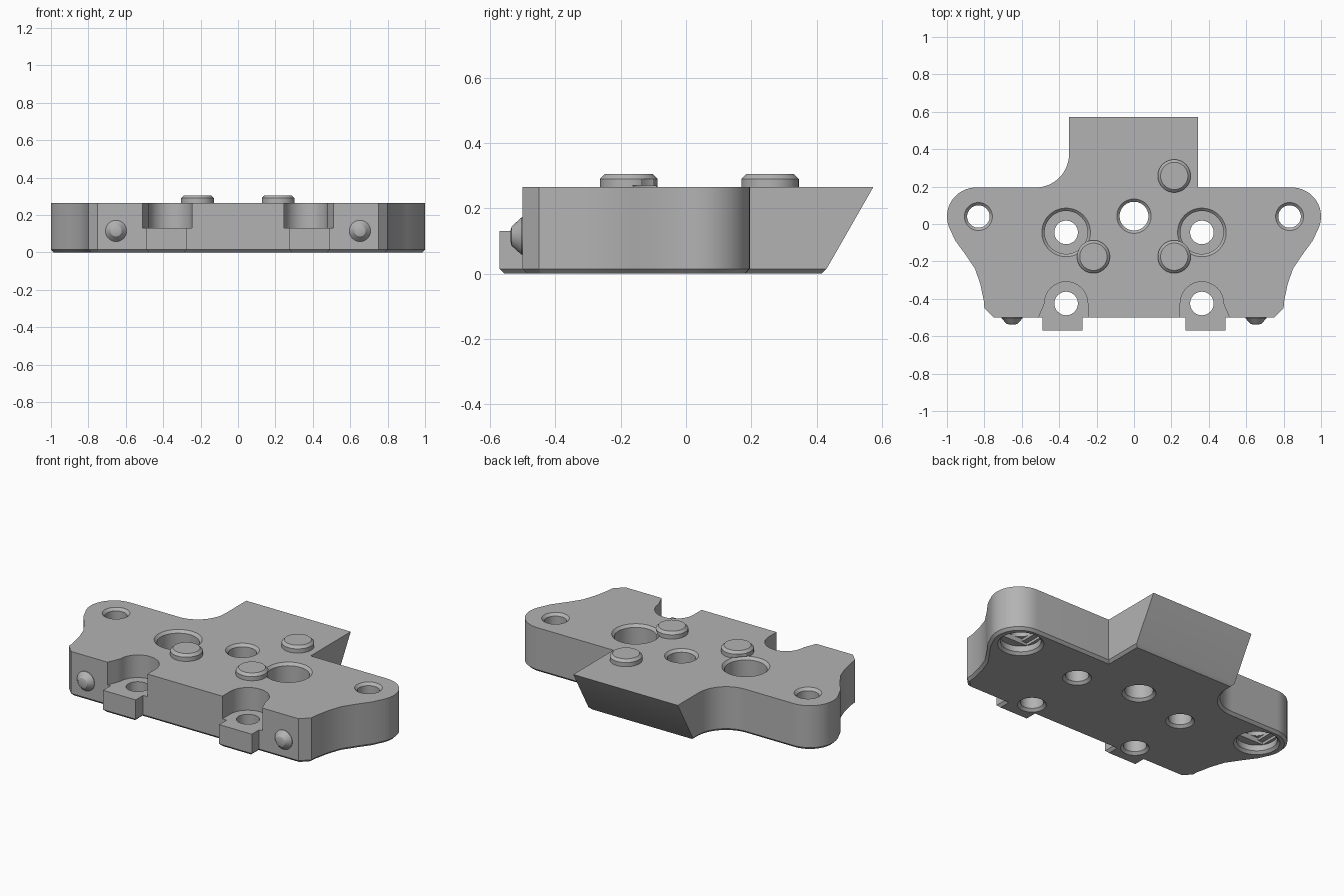
import bpy, bmesh
from math import sin, cos, pi, radians

if "Cube" in bpy.data.objects:
    bpy.data.objects.remove(bpy.data.objects["Cube"])

grey = bpy.data.materials.new("plain_grey")
grey.use_nodes = True
grey.diffuse_color = (0.45, 0.45, 0.45, 1)
grey.node_tree.nodes["Principled BSDF"].inputs["Base Color"].default_value = (0.45, 0.45, 0.45, 1)

TOP, CH, STEP = 0.265, 0.015, 0.13


def finish(name, bm):
    bmesh.ops.recalc_face_normals(bm, faces=bm.faces)
    mesh = bpy.data.meshes.new(name)
    bm.to_mesh(mesh)
    bm.free()
    mesh.materials.append(grey)
    obj = bpy.data.objects.new(name, mesh)
    bpy.context.collection.objects.link(obj)
    return obj


def arc(cx, cy, r, a0, a1, n=16):
    angles = [radians(a0 + (a1 - a0) * i / n) for i in range(n + 1)]
    return [(cx + r * cos(a), cy + r * sin(a)) for a in angles]


def mirrored(points):
    return [(-x, y) for x, y in reversed(points)]


def prism(name, outline, z0, z1):
    bm = bmesh.new()
    low = [bm.verts.new((x, y, z0)) for x, y in outline]
    high = [bm.verts.new((x, y, z1)) for x, y in outline]
    bm.faces.new(low)
    bm.faces.new(high)
    for i in range(len(low)):
        bm.faces.new((low[i - 1], low[i], high[i], high[i - 1]))
    return finish(name, bm)


def lathe(name, profile, x, y, n=48):
    """Solid of revolution about z from (radius, height) pairs."""
    bm = bmesh.new()
    rings = [[bm.verts.new((x + r * cos(2 * pi * i / n), y + r * sin(2 * pi * i / n), z))
              for i in range(n)] for r, z in profile]
    for a, b in zip(rings, rings[1:]):
        for i in range(n):
            bm.faces.new((a[i - 1], a[i], b[i], b[i - 1]))
    bm.faces.new(rings[0])
    bm.faces.new(rings[-1])
    return finish(name, bm)


def cut(targets, cutter):
    for obj in targets:
        mod = obj.modifiers.new("cut", 'BOOLEAN')
        mod.operation, mod.solver, mod.object = 'DIFFERENCE', 'EXACT', cutter
        graph = bpy.context.evaluated_depsgraph_get()
        mesh = bpy.data.meshes.new_from_object(obj.evaluated_get(graph))
        obj.modifiers.clear()
        obj.data = mesh
    bpy.data.objects.remove(cutter)


# Plate outline: tabs at the front, rounded ears, tongue at the back
side = [(0.275, -0.5), (0.275, -0.57), (0.49, -0.57), (0.49, -0.5),
        (0.75, -0.5), (0.8, -0.45), (0.803, -0.41), (0.822, -0.32),
        (0.85, -0.24), (0.9, -0.165), (0.955, -0.09)]
side += arc(0.845, 0.04, 0.155, -25, 90)
tongue = [(0.342, 0.195), (0.342, 0.573), (-0.347, 0.573)]
fillet = arc(-0.527, 0.375, 0.18, 0, -90)
outline = side + tongue + fillet + mirrored(side)

# Main plate with undercut tongue and chamfered bottom edge
plate = prism("mounting_plate", outline, CH, TOP)
bm = bmesh.new()
bm.from_mesh(plate.data)
for v in bm.verts:
    if v.co.y > 0.5 and v.co.z < 0.1:
        v.co.y = 0.43
bottom = min(bm.faces, key=lambda f: f.calc_center_median().z)
bmesh.ops.inset_region(bm, faces=[bottom], thickness=CH, use_even_offset=True)
for v in bottom.verts:
    v.co.z = 0
bmesh.ops.recalc_face_normals(bm, faces=bm.faces)
bm.to_mesh(plate.data)
bm.free()

# Locating pegs on top
pegs = [lathe(name, [(0.088, TOP - 0.01), (0.088, 0.29), (0.073, 0.305)], x, y)
        for name, x, y in (("front_right_peg", -0.217, -0.175),
                           ("front_left_peg", 0.215, -0.175),
                           ("back_left_peg", 0.215, 0.257))]

# Rounded pockets above the tabs, flaring outward at the front
pocket = [(0.247, -0.65), (0.247, -0.43)] + arc(0.363, -0.425, 0.116, 180, 0) + [
    (0.485, -0.44), (0.51, -0.5), (0.51, -0.65)]
cut([plate], prism("left_pocket", pocket, STEP, 0.4))
cut([plate], prism("right_pocket", mirrored(pocket), STEP, 0.4))


def entry(r):
    return [(r + CH + 0.01, -0.01), (r, CH)]


def rim(r):
    return [(r, TOP - CH), (r + CH + 0.005, TOP + 0.005)]


for s in (1, -1):
    # Tab screw holes
    cut([plate], lathe("tab_hole", entry(0.063) + [(0.063, 0.2)], s * 0.363, -0.425))
    # Stepped bores, which also nick the neighbouring pegs
    bore = entry(0.063) + [(0.063, STEP), (0.115, STEP)] + rim(0.115) + [
        (0.115, TOP + 0.005), (0.115, 0.29)]
    cut([plate] + pegs[:2], lathe("stepped_bore", bore, s * 0.363, -0.045))
    # Ear holes, recessed from below with a slot and square step
    x, y, h, w = s * 0.832, 0.04, 0.06, 0.108
    ear = entry(0.11) + [(0.11, 0.05), (h, 0.05)] + rim(h)
    cut([plate], lathe("ear_hole", ear, x, y))
    for name, a, b, z in (("ear_slot", w * 0.85, h, 0.065), ("ear_square", h, h, 0.08)):
        box = [(x - a, y - b), (x + a, y - b), (x + a, y + b), (x - a, y + b)]
        cut([plate], prism(name, box, 0.03, z))

# Centre hole
cut([plate], lathe("centre_hole", entry(0.077) + rim(0.077), 0, 0.042))

# Small domed studs on the front face
studs = []
for name, x in (("left_stud", 0.652), ("right_stud", -0.652)):
    stud = lathe(name, [(0.057, -0.01), (0.057, 0.003), (0.03, 0.033), (0.02, 0.036)], 0, 0, 32)
    stud.rotation_euler.x = pi / 2
    stud.location = (x, -0.5, 0.115)
    studs.append(stud)

# Smooth curved walls, keep hard edges
bpy.ops.object.select_all(action='DESELECT')
for obj in [plate] + pegs + studs:
    obj.select_set(True)
bpy.context.view_layer.objects.active = plate
bpy.ops.object.shade_smooth_by_angle(angle=radians(25))
